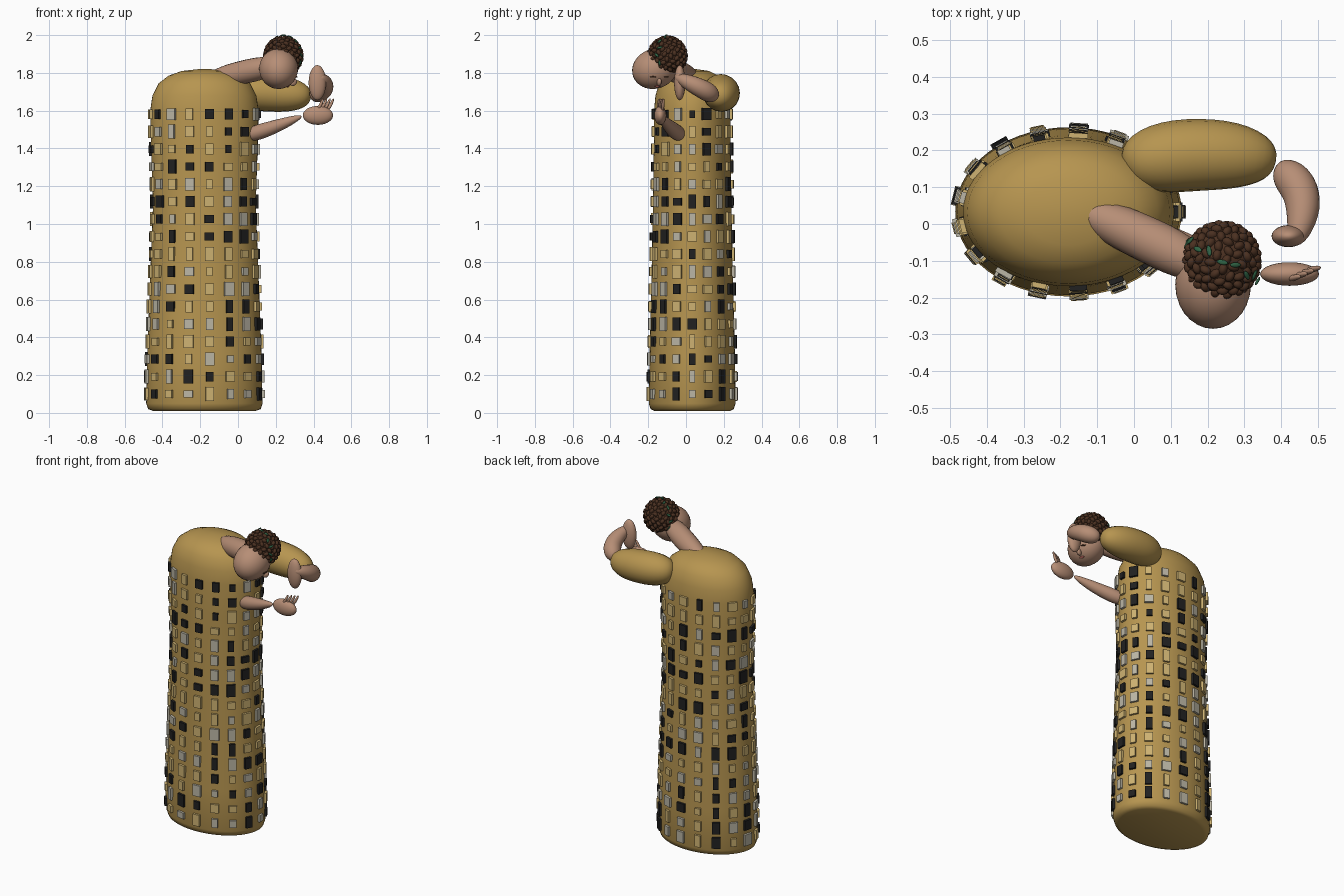
import bpy, bmesh, math, random
from mathutils import Vector, Matrix

if "Cube" in bpy.data.objects:
    bpy.data.objects.remove(bpy.data.objects["Cube"])

random.seed(4)
V = Vector


def mat(name, c):
    m = bpy.data.materials.new(name)
    m.diffuse_color = (*c, 1)
    m.use_nodes = True
    m.node_tree.nodes["Principled BSDF"].inputs["Base Color"].default_value = m.diffuse_color
    return m


GOLD = mat("gold_cloth", (0.47, 0.30, 0.08))
SKIN = mat("skin", (0.47, 0.27, 0.18))
HAIR = mat("hair", (0.07, 0.03, 0.015))
GREEN = mat("leaf_green", (0.03, 0.13, 0.06))
DARK = mat("dark_tile", (0.015, 0.015, 0.015))
SILVER = mat("silver_tile", (0.50, 0.47, 0.38))
PALE = mat("pale_gold_tile", (0.62, 0.45, 0.17))


def finish(name, bm, m, smooth=True):
    me = bpy.data.meshes.new(name)
    bmesh.ops.recalc_face_normals(bm, faces=bm.faces)
    for f in bm.faces:
        f.smooth = smooth
    bm.to_mesh(me)
    bm.free()
    me.materials.append(m)
    o = bpy.data.objects.new(name, me)
    bpy.context.collection.objects.link(o)
    return o


def loft(name, rings, m, n):
    """Skin a list of (centre, u axis, v axis) elliptical rings and cap the ends."""
    bm = bmesh.new()
    loops = []
    for c, u, v in rings:
        loops.append([bm.verts.new(c + u * math.cos(a) + v * math.sin(a))
                      for a in (2 * math.pi * i / n for i in range(n))])
    for A, B in zip(loops, loops[1:]):
        for i in range(n):
            j = (i + 1) % n
            bm.faces.new((A[i], A[j], B[j], B[i]))
    bm.faces.new(loops[0])
    bm.faces.new(loops[-1])
    return finish(name, bm, m)


def limb(name, a, b, c, r0, r1, m=SKIN, p=2.5, steps=20):
    """Round-ended tapered tube on a quadratic curve that passes through b."""
    a, b, c = V(a), V(b), V(c)
    k = 2 * b - (a + c) / 2
    rings = []
    for i in range(steps + 1):
        t = 0.5 - 0.5 * math.cos(math.pi * i / steps)
        pos = a * (1 - t) ** 2 + k * 2 * t * (1 - t) + c * t * t
        d = ((k - a) * (1 - t) + (c - k) * t).normalized()
        r = (r0 + (r1 - r0) * t) * max(1e-3, 1 - abs(2 * t - 1) ** p) ** (1 / p)
        u = d.cross(V((0, 0.3, 1))).normalized()
        rings.append((pos, u * r, d.cross(u) * r))
    return loft(name, rings, m, 20)


def blob(bm, pos, radii, rot=None, seg=10, ring=7):
    M = Matrix.Translation(pos) @ (rot or Matrix()) @ Matrix.Diagonal((*radii, 1))
    bmesh.ops.create_uvsphere(bm, u_segments=seg, v_segments=ring, radius=1, matrix=M)


def ball(name, pos, radii, m, rot=None):
    bm = bmesh.new()
    blob(bm, pos, radii, rot, 28, 18)
    return finish(name, bm, m)


def facing(d):
    return V(d).to_track_quat('Z', 'Y').to_matrix().to_4x4()


# robe: slightly waisted elliptical column with domed shoulders
CX, CY = -0.178, 0.033
PROFILE = [(0.01, 0.27, 0.20), (0.02, 0.298, 0.22), (0.05, 0.308, 0.23), (0.3, 0.303, 0.226),
           (0.8, 0.284, 0.214), (1.1, 0.272, 0.208), (1.4, 0.282, 0.204), (1.6, 0.287, 0.202),
           (1.68, 0.275, 0.195), (1.745, 0.242, 0.175), (1.785, 0.19, 0.14),
           (1.81, 0.12, 0.09), (1.82, 0.03, 0.02)]
loft("robe", [(V((CX, CY, z)), V((rx, 0, 0)), V((0, ry, 0))) for z, rx, ry in PROFILE], GOLD, 56)


def robe_size(z):
    for (z0, a0, b0), (z1, a1, b1) in zip(PROFILE, PROFILE[1:]):
        if z <= z1:
            t = (z - z0) / (z1 - z0)
            return a0 + (a1 - a0) * t, b0 + (b1 - b0) * t


# mosaic tiles: 17 rows of 17, shared out between three colours
tiles = {"dark_tiles": (bmesh.new(), DARK), "silver_tiles": (bmesh.new(), SILVER),
         "pale_gold_tiles": (bmesh.new(), PALE)}
for row in range(17):
    z = 0.1 + 0.0926 * row
    rx, ry = robe_size(z)
    for col in range(17):
        t = 2 * math.pi * col / 17
        n = V((math.cos(t) / rx, math.sin(t) / ry, 0)).normalized()
        pos = V((CX + rx * math.cos(t), CY + ry * math.sin(t), z)) + n * 0.006
        R = Matrix.Rotation(math.atan2(n.y, n.x), 4, 'Z')
        size = (0.014, random.uniform(0.03, 0.054), random.uniform(0.038, 0.076))
        bm = tiles[random.choice(list(tiles))][0]
        bmesh.ops.create_cube(bm, size=1, matrix=Matrix.Translation(pos) @ R @ Matrix.Diagonal((*size, 1)))
for name, (bm, m) in tiles.items():
    finish(name, bm, m, False)

# raised arm: sleeve, forearm and hand
limb("sleeve", (-0.03, 0.16, 1.705), (0.18, 0.188, 1.692), (0.385, 0.17, 1.675), 0.105, 0.09, GOLD)
limb("raised_forearm", (0.385, 0.15, 1.675), (0.455, 0.075, 1.72), (0.435, -0.055, 1.78), 0.058, 0.04)
ball("raised_hand", (0.42, -0.033, 1.748), (0.046, 0.03, 0.093), SKIN)

# lower arm: tapered forearm, hand and four fingers
limb("lower_forearm", (0.035, -0.02, 1.465), (0.18, -0.08, 1.51), (0.335, -0.135, 1.57), 0.05, 0.022)
ball("lower_hand", (0.423, -0.136, 1.575), (0.08, 0.032, 0.05), SKIN)
for i in range(4):
    x = 0.418 + 0.018 * i
    y = -0.148 + 0.008 * i
    limb(f"finger_{i + 1}", (x, y, 1.60), (x + 0.018, y + 0.002, 1.63),
         (x + 0.034, y + 0.006, 1.664), 0.009, 0.007, steps=8)

# neck and bowed head
limb("neck", (-0.16, 0.045, 1.765), (0.02, -0.035, 1.802), (0.21, -0.13, 1.845), 0.055, 0.068)
head = V((0.215, -0.165, 1.822))
ball("head", head, (0.103, 0.122, 0.105), SKIN,
     Matrix.Rotation(math.radians(20), 4, 'X'))

# face turned to the side and down: nose, closed eyes, lips
look = V((0.75, 0.22, -0.62)).normalized()
side = look.cross(V((0, 0, 1))).normalized()
up = side.cross(look)


def on_face(a, b, r=0.104):
    d = (look + side * a + up * b).normalized()
    return head + d * r, facing(d)


p, R = on_face(0, -0.05, 0.108)
ball("nose", p, (0.012, 0.022, 0.018), SKIN, R)
for label, s in (("left", -1), ("right", 1)):
    p, R = on_face(0.38 * s, 0.22, 0.106)
    ball(label + "_eye", p, (0.017, 0.004, 0.004), HAIR, R)
p, R = on_face(0, -0.42, 0.106)
ball("lips", p, (0.016, 0.007, 0.006), mat("lips", (0.35, 0.10, 0.08)), R)

# hair: a cap covered with bead curls
crown = V((0.24, -0.098, 1.89))
ball("hair_cap", crown, (0.097, 0.097, 0.097), HAIR)
bm = bmesh.new()
for i in range(150):
    h = 1 - 2 * (i + 0.5) / 150
    a = i * 2.39996
    d = V((math.sqrt(1 - h * h) * math.cos(a), math.sqrt(1 - h * h) * math.sin(a), h))
    if d.dot(V((0.25, 0.4, 0.8))) > -0.42:
        spin = Matrix.Rotation(random.uniform(0, 3.14), 4, 'Z')
        blob(bm, crown + d * 0.095, (0.012, 0.017, 0.014), facing(d) @ spin)
finish("hair_curls", bm, HAIR)

# leaf band running over the crown
bm = bmesh.new()
along = V((0.88, -0.47, 0))
for i in range(11):
    a = math.radians(-20 + 22 * i)
    d = along * math.cos(a) + V((0, 0, math.sin(a)))
    blob(bm, crown + d * 0.109 + V((0, 0.006 * (-1) ** i, 0)), (0.007, 0.016, 0.004),
         facing(d) @ Matrix.Rotation(0.9 * i, 4, 'Z'))
finish("leaf_band", bm, GREEN)
